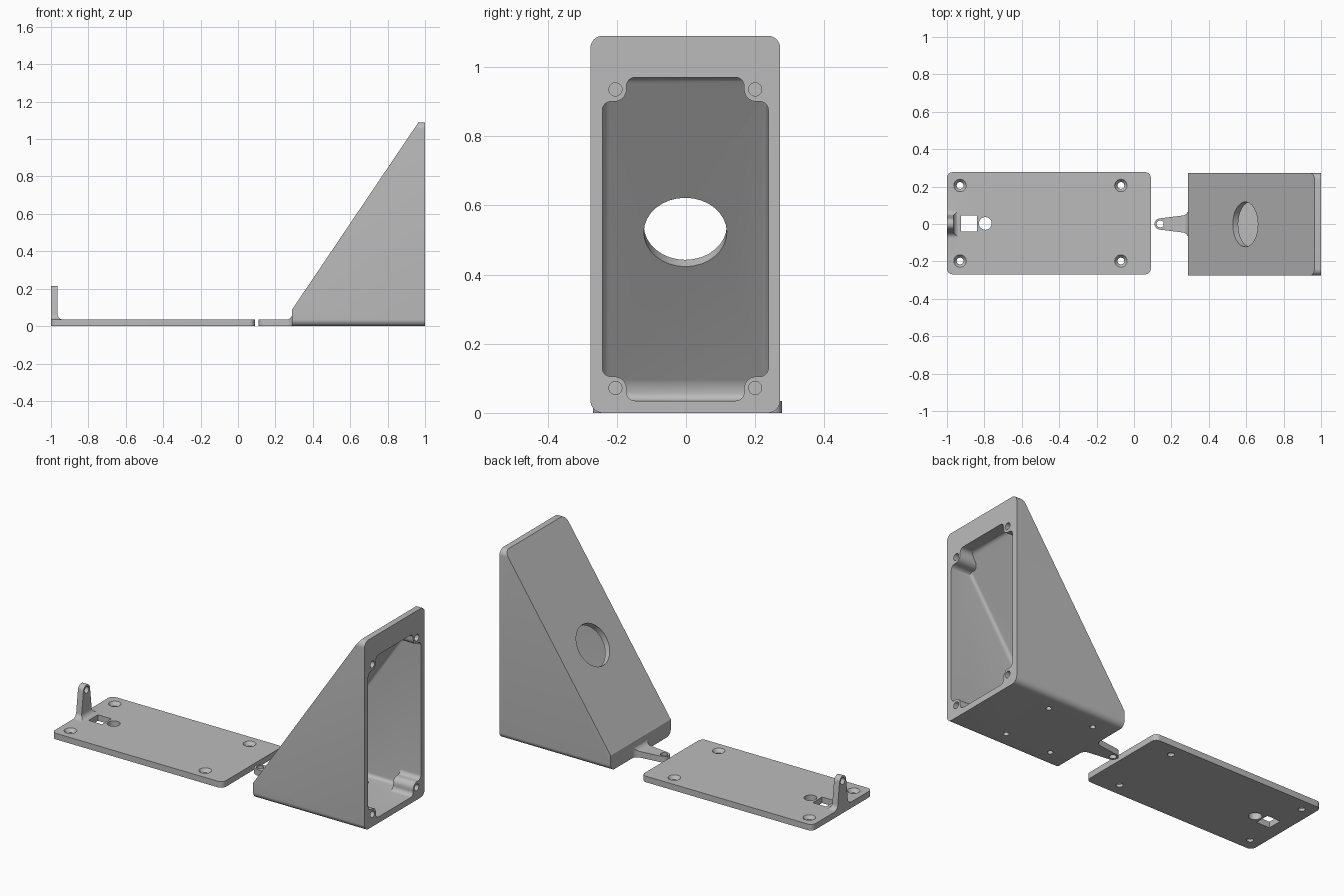
import bpy, bmesh, math

if "Cube" in bpy.data.objects:
    bpy.data.objects.remove(bpy.data.objects["Cube"])

grey = bpy.data.materials.new("plain grey")
grey.diffuse_color = (0.5, 0.5, 0.5, 1)
grey.use_nodes = True
grey.node_tree.nodes["Principled BSDF"].inputs["Base Color"].default_value = grey.diffuse_color


def arc(cx, cy, r, a0, a1, n=8):
    return [(cx + r * math.cos(math.radians(a0 + (a1 - a0) * i / n)),
             cy + r * math.sin(math.radians(a0 + (a1 - a0) * i / n))) for i in range(n + 1)]


def rounded(x0, x1, y0, y1, r):
    return (arc(x1 - r, y0 + r, r, -90, 0) + arc(x1 - r, y1 - r, r, 0, 90)
            + arc(x0 + r, y1 - r, r, 90, 180) + arc(x0 + r, y0 + r, r, 180, 270))


def prism(name, pts, lo, hi, place, bevel=None):
    """Extrude a 2D outline from lo to hi; place(a, b, h) maps it into space."""
    bm = bmesh.new()
    low = [bm.verts.new(place(a, b, lo)) for a, b in pts]
    high = [bm.verts.new(place(a, b, hi)) for a, b in pts]
    bm.faces.new(low)
    bm.faces.new(high)
    n = len(pts)
    for i in range(n):
        j = (i + 1) % n
        bm.faces.new((low[i], low[j], high[j], high[i]))
    bmesh.ops.recalc_face_normals(bm, faces=bm.faces)
    if bevel:
        edges = [e for e in bm.edges if min(v.co.x for v in e.verts) < 1.05]
        bmesh.ops.bevel(bm, geom=edges, offset=bevel, segments=5, profile=0.5, affect='EDGES')
    me = bpy.data.meshes.new(name)
    bm.to_mesh(me)
    bm.free()
    me.materials.append(grey)
    ob = bpy.data.objects.new(name, me)
    bpy.context.collection.objects.link(ob)
    return ob


def along_x(a, b, h): return (h, a, b)
def along_y(a, b, h): return (a, h, b)
def along_z(a, b, h): return (a, b, h)


def combine(ob, other, op='DIFFERENCE'):
    m = ob.modifiers.new("bool", 'BOOLEAN')
    m.operation, m.solver, m.object = op, 'EXACT', other
    bpy.context.view_layer.objects.active = ob
    bpy.ops.object.modifier_apply(modifier=m.name)
    bpy.data.objects.remove(other)


def drill(ob, a, b, r, lo, hi, place):
    combine(ob, prism("drill", arc(a, b, r, 0, 360 * 31 / 32, 31), lo, hi, place))


def countersink(ob, x, y, r_low, r_high, z0, z1):
    bm = bmesh.new()
    bmesh.ops.create_cone(bm, cap_ends=True, segments=32, radius1=r_low, radius2=r_high, depth=z1 - z0)
    bmesh.ops.translate(bm, verts=bm.verts, vec=(x, y, (z0 + z1) / 2))
    me = bpy.data.meshes.new("sink")
    bm.to_mesh(me)
    bm.free()
    me.materials.append(grey)
    sink = bpy.data.objects.new("sink", me)
    bpy.context.collection.objects.link(sink)
    combine(ob, sink)


def tab(place):
    """Tapered ear with flared root; u = length, w = width, t = thickness."""
    half = [(-0.02, 0.078)] + arc(0.033, 0.078, 0.033, 180, 270) + arc(0.15, 0, 0.03, 86, 0)
    outline = half + [(u, -w) for u, w in reversed(half[:-1])]
    ear = prism("ear", outline, 0, 0.1, place)
    side = [(-0.05, 0), (0.2, 0), (0.2, 0.035)] + arc(0.03, 0.065, 0.03, 270, 180) + [(-0.05, 0.065)]
    combine(ear, prism("side", side, -0.2, 0.2, lambda u, t, w: place(u, w, t)), 'INTERSECT')
    drill(ear, 0.15, 0, 0.019, -0.02, 0.06, place)
    return ear


# Flat cover plate with upright ear
PY = 0.004
T = 0.035
plate = prism("cover_plate", rounded(-1, 0.09, PY - 0.273, PY + 0.273, 0.03), 0, T, along_z)
combine(plate, tab(lambda u, w, t: (-1 + t, w, T + u)), 'UNION')
for x in (-0.93, -0.07):
    for s in (-1, 1):
        drill(plate, x, PY + s * 0.202, 0.018, -0.1, 0.1, along_z)
        countersink(plate, x, PY + s * 0.202, 0.018, 0.035, 0.015, 0.037)
combine(plate, prism("slot", [(-0.925, -0.04), (-0.84, -0.04), (-0.84, 0.045), (-0.925, 0.045)],
                     -0.1, 0.1, along_z))
drill(plate, -0.795, 0.003, 0.034, -0.1, 0.1, along_z)

# Wedge housing: rounded block sliced by the sloping face
HY = -0.002
body = prism("wedge_housing", rounded(HY - 0.274, HY + 0.274, 0, 1.09, 0.035), 0.29, 1, along_x)
slope = (1.09 - 0.09) / (0.965 - 0.29)
combine(body, prism("slice", [(0.19, 0.09 - 0.1 * slope), (1.165, 1.09 + 0.2 * slope), (0.19, 1.4)],
                    -1, 1, along_y))

# Hollow interior with four screw posts left standing
drop = T * math.hypot(1, slope)
def inner(x): return 0.09 + (x - 0.29) * slope - drop
roof_x = 0.29 + (0.97 + drop - 0.09) / slope
cavity = prism("cavity", [(0.325, T), (1.1, T), (1.1, 0.97), (roof_x, 0.97), (0.325, inner(0.325))],
               HY - 0.24, HY + 0.24, along_y, bevel=0.02)
post = ([(-0.03, -0.03), (0.095, -0.03)] + arc(0.095, 0.025, 0.025, 270, 180)
        + arc(0.035, 0.035, 0.035, 0, 90) + arc(0.025, 0.095, 0.025, 270, 180) + [(-0.03, 0.095)])
for s in (-1, 1):
    for wall, d in ((T, 1), (0.97, -1)):
        pts = [(HY + s * (0.24 - a), wall + d * b) for a, b in post]
        combine(cavity, prism("post", pts, 0.87, 1.2, along_x))
combine(body, cavity)

# Hinge tongue, screw holes and floor holes
combine(body, tab(lambda u, w, t: (0.29 - u, w, t)), 'UNION')
for s in (-1, 1):
    for z in (0.072, 0.935):
        drill(body, HY + s * 0.202, z, 0.019, 0.91, 1.1, along_x)
    for x in (0.41, 0.70):
        drill(body, x, HY + s * 0.167, 0.015, -0.1, 0.06, along_z)

# Round opening square to the sloping face
k = math.hypot(1, slope)
ex, ez = 1 / k, slope / k
cz = 0.09 + (0.595 - 0.29) * slope
drill(body, 0, 0, 0.12, -0.08, 0.08,
      lambda a, b, h: (0.595 + a * ex - h * ez, HY + b, cz + a * ez + h * ex))

# Smooth the curved surfaces, keep edges crisp
bpy.ops.object.select_all(action='DESELECT')
for ob in (plate, body):
    ob.select_set(True)
    bpy.context.view_layer.objects.active = ob
bpy.ops.object.shade_smooth_by_angle(angle=math.radians(30))
